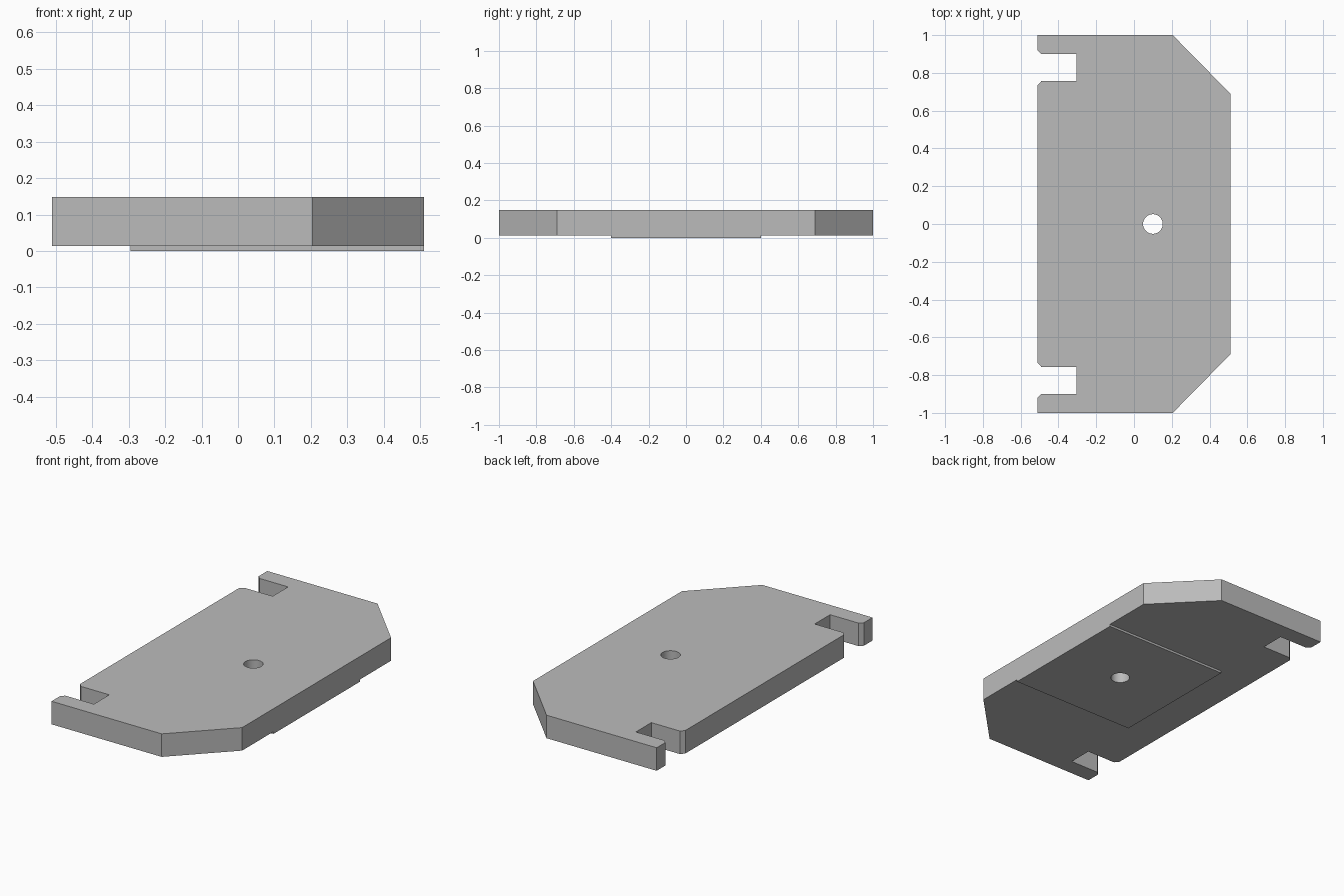
import bpy
import bmesh
import math

if "Cube" in bpy.data.objects:
    bpy.data.objects.remove(bpy.data.objects["Cube"], do_unlink=True)

HALF_X, TOP, STEP = 0.51, 0.148, 0.013

grey = bpy.data.materials.new("plain_grey")
grey.use_nodes = True
grey.diffuse_color = (0.5, 0.5, 0.5, 1)
grey.node_tree.nodes["Principled BSDF"].inputs["Base Color"].default_value = (0.5, 0.5, 0.5, 1)


def prism(name, outline, z0, z1):
    """Extrude a closed 2D outline from z0 to z1."""
    bm = bmesh.new()
    face = bm.faces.new([bm.verts.new((x, y, z0)) for x, y in outline])
    top = bmesh.ops.extrude_face_region(bm, geom=[face])["geom"]
    verts = [v for v in top if isinstance(v, bmesh.types.BMVert)]
    bmesh.ops.translate(bm, verts=verts, vec=(0, 0, z1 - z0))
    bmesh.ops.recalc_face_normals(bm, faces=bm.faces[:])
    mesh = bpy.data.meshes.new(name)
    bm.to_mesh(mesh)
    bm.free()
    mesh.materials.append(grey)
    obj = bpy.data.objects.new(name, mesh)
    bpy.context.collection.objects.link(obj)
    return obj


def combine(target, tool, operation):
    """Apply a boolean and discard the helper."""
    tool.hide_render = True
    mod = target.modifiers.new(operation.title(), 'BOOLEAN')
    mod.operation, mod.object, mod.solver = operation, tool, 'EXACT'
    bpy.context.view_layer.objects.active = target
    bpy.ops.object.modifier_apply(modifier=mod.name)
    bpy.data.objects.remove(tool, do_unlink=True)


# Plate outline: bevelled corner, then the slot with its chamfered mouth
half = [(HALF_X, 0.69), (0.205, 1), (-HALF_X, 1), (-HALF_X, 0.92),
        (-0.49, 0.9), (-0.305, 0.9), (-0.305, 0.757), (-0.49, 0.757),
        (-HALF_X, 0.735)]
plate = prism("plate", half + [(x, -y) for x, y in reversed(half)], STEP, TOP)

# Raised pad on the underside, flush with the +x edge
pad = prism("underside_pad",
            [(-0.295, -0.4), (HALF_X, -0.4), (HALF_X, 0.4), (-0.295, 0.4)],
            0, TOP / 2)
combine(plate, pad, 'UNION')

# Round through hole
SIDES = 40
circle = [(0.1 + 0.052 * math.cos(math.tau * i / SIDES),
           0.052 * math.sin(math.tau * i / SIDES)) for i in range(SIDES)]
combine(plate, prism("hole_cutter", circle, -0.1, 0.3), 'DIFFERENCE')

# Smooth hole wall, crisp edges elsewhere
bpy.ops.object.select_all(action='DESELECT')
plate.select_set(True)
bpy.context.view_layer.objects.active = plate
bpy.ops.object.shade_smooth_by_angle(angle=math.radians(20))
